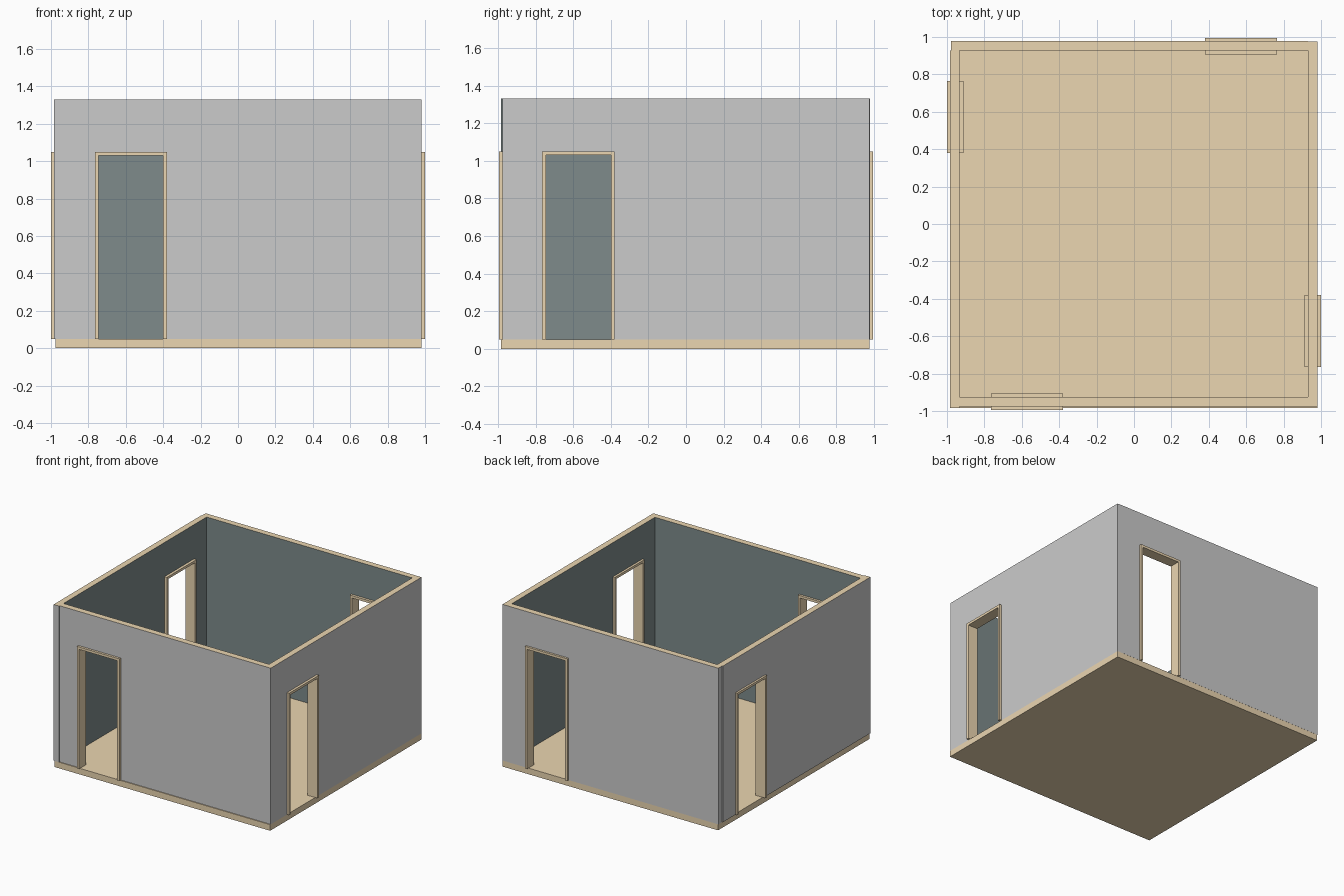
import bpy, bmesh
from math import radians
from mathutils import Matrix, Vector

if "Cube" in bpy.data.objects:
    bpy.data.objects.remove(bpy.data.objects["Cube"])


def make_mat(name, rgb):
    m = bpy.data.materials.new(name)
    m.diffuse_color = (*rgb, 1)
    m.use_nodes = True
    m.node_tree.nodes["Principled BSDF"].inputs["Base Color"].default_value = m.diffuse_color
    return m


GREY = make_mat("outer_grey", (0.8, 0.8, 0.8))
DARK = make_mat("inner_dark", (0.21, 0.26, 0.26))
TAN = make_mat("tan_wood", (0.83, 0.67, 0.44))


def extrude_profile(name, pts, y0, y1, angle, mats, pick=None):
    """Extrude an x-z outline from y0 to y1, then turn it about z."""
    bm = bmesh.new()
    face = bm.faces.new([bm.verts.new((x, y0, z)) for x, z in pts])
    ext = bmesh.ops.extrude_face_region(bm, geom=[face], use_keep_orig=True)
    moved = [g for g in ext["geom"] if isinstance(g, bmesh.types.BMVert)]
    bmesh.ops.translate(bm, verts=moved, vec=Vector((0, y1 - y0, 0)))
    bmesh.ops.recalc_face_normals(bm, faces=bm.faces)
    bm.normal_update()
    if pick:
        for f in bm.faces:
            f.material_index = pick(f.normal)
    bm.transform(Matrix.Rotation(radians(angle), 4, 'Z'))
    me = bpy.data.meshes.new(name)
    bm.to_mesh(me)
    bm.free()
    for m in mats:
        me.materials.append(m)
    ob = bpy.data.objects.new(name, me)
    bpy.context.collection.objects.link(ob)
    return ob


def wall_face(n):
    # dark inside, tan top edge, grey everywhere else
    if n.y > 0.5:
        return 1
    return 2 if n.z > 0.5 else 0


BASE, TOP = 0.05, 1.33              # floor top and wall top
D0, D1, DTOP = -0.765, -0.38, 1.05  # outside of door frame
JAMB = 0.02

# floor slab
extrude_profile("floor", [(-0.975, 0), (0.98, 0), (0.98, BASE), (-0.975, BASE)],
                -0.983, 0.977, 0, [TAN])

# four walls in a pinwheel, each with a doorway and a door frame
# side, angle, outer distance, start, end
SIDES = [("front", 0, 0.976, -0.934, 0.98),
         ("right", 90, 0.98, -0.926, 0.977),
         ("back", 180, 0.978, -0.93, 0.978),
         ("left", 270, 0.984, -0.928, 0.984)]
for side, ang, d, u0, u1 in SIDES:
    wall = [(u0, BASE), (D0, BASE), (D0, DTOP), (D1, DTOP),
            (D1, BASE), (u1, BASE), (u1, TOP), (u0, TOP)]
    extrude_profile(side + "_wall", wall, -d, -d + 0.05, ang,
                    [GREY, DARK, TAN], wall_face)
    a, b, t = D0 + JAMB, D1 - JAMB, DTOP - JAMB
    frame = [(D0, BASE), (a, BASE), (a, t), (b, t),
             (b, BASE), (D1, BASE), (D1, DTOP), (D0, DTOP)]
    out = 1.0 if side in ("left", "right") else 0.995
    extrude_profile(side + "_door_frame", frame, -out, -out + 0.088, ang, [TAN])
